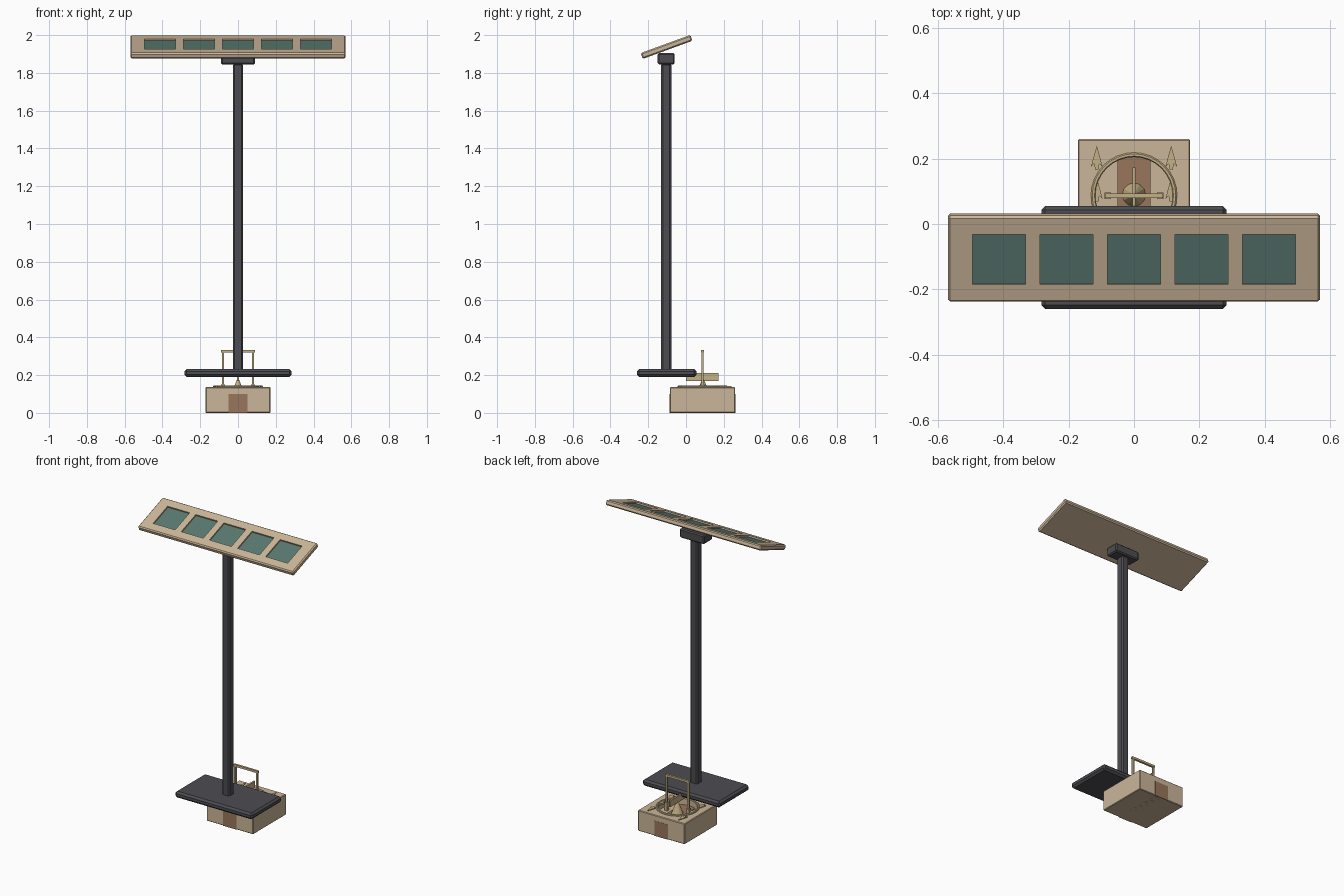
import bpy, bmesh, math
from mathutils import Matrix, Vector

if "Cube" in bpy.data.objects:
    bpy.data.objects.remove(bpy.data.objects["Cube"])


def mat(name, rgb):
    m = bpy.data.materials.new(name)
    m.diffuse_color = (*rgb, 1)
    m.use_nodes = True
    m.node_tree.nodes["Principled BSDF"].inputs["Base Color"].default_value = m.diffuse_color
    return m


SAND = mat("sand", (0.60, 0.47, 0.32))
DARK = mat("dark_metal", (0.075, 0.075, 0.085))
GLASS = mat("green_glass", (0.10, 0.19, 0.16))
BROWN = mat("brown", (0.32, 0.18, 0.11))
BRASS = mat("brass", (0.55, 0.44, 0.24))


def finish(name, bm, material=None):
    bmesh.ops.recalc_face_normals(bm, faces=bm.faces)
    me = bpy.data.meshes.new(name)
    bm.to_mesh(me)
    bm.free()
    if material:
        me.materials.append(material)
    ob = bpy.data.objects.new(name, me)
    bpy.context.collection.objects.link(ob)
    return ob


def box(name, x, y, z, material=None, bevel=0.0):
    """Box from (min, max) ranges, with chamfered edges."""
    bm = bmesh.new()
    size = [r[1] - r[0] for r in (x, y, z)]
    mid = [(r[1] + r[0]) / 2 for r in (x, y, z)]
    bmesh.ops.create_cube(bm, size=1, matrix=Matrix.Translation(mid) @ Matrix.Diagonal((*size, 1)))
    if bevel:
        bmesh.ops.bevel(bm, geom=bm.edges[:], offset=bevel, segments=1, affect='EDGES')
    return finish(name, bm, material)


def cone(name, loc, r1, r2, depth, sides, material=None):
    bm = bmesh.new()
    bmesh.ops.create_cone(bm, cap_ends=True, segments=sides, radius1=r1, radius2=r2, depth=depth,
                          matrix=Matrix.Translation(loc))
    return finish(name, bm, material)


def cut(ob, cutter):
    mod = ob.modifiers.new("cut", 'BOOLEAN')
    mod.operation, mod.solver, mod.object = 'DIFFERENCE', 'EXACT', cutter
    bpy.context.view_layer.objects.active = ob
    bpy.ops.object.modifier_apply(modifier="cut")
    bpy.data.objects.remove(cutter)


def extrude_outline(name, pts, z0, z1, material):
    bm = bmesh.new()
    f = bm.faces.new([bm.verts.new((px, py, z0)) for px, py in pts])
    new = bmesh.ops.extrude_face_region(bm, geom=[f])["geom"]
    bmesh.ops.translate(bm, vec=(0, 0, z1 - z0), verts=[v for v in new if isinstance(v, bmesh.types.BMVert)])
    return finish(name, bm, material)


PY = -0.105   # pole axis
CY = 0.087    # box centre

# tilted panel with five recessed panes
T = 0.0165
panel = box("panel", (-0.57, 0.57), (-0.14, 0.14), (-T, T), SAND, 0.007)
tilt = Matrix.Translation((0, -0.103, 1.9375)) @ Matrix.Rotation(math.radians(20), 4, 'X')
panes = []
for i in range(5):
    cx = (i - 2) * 0.2065
    xs, ys = (cx - 0.081, cx + 0.081), (-0.081, 0.081)
    cut(panel, box("pane_cutter", xs, ys, (T - 0.012, T + 0.02)))
    panes.append(box("pane", xs, ys, (T - 0.014, T - 0.009), GLASS))
for ob in [panel] + panes:
    ob.data.transform(tilt)

# pole, bracket and platform
box("bracket", (-0.09, 0.09), (PY - 0.045, PY + 0.045), (1.845, 1.905), DARK, 0.007)
box("pole", (-0.027, 0.027), (PY - 0.027, PY + 0.027), (0.22, 1.85), DARK, 0.009)
box("platform", (-0.284, 0.284), (-0.26, 0.055), (0.19, 0.232), DARK, 0.012)

# box with round well and a brown channel block
base = box("base_box", (-0.172, 0.172), (CY - 0.173, CY + 0.173), (0, 0.137), SAND, 0.004)
cut(base, cone("well_cutter", (0, CY, 0.145), 0.12, 0.12, 0.1, 32))
box("channel_block", (-0.05, 0.05), (CY - 0.174, CY + 0.174), (0, 0.1), BROWN)

# raised ring around the well
bm = bmesh.new()
N = 32
profile = [(0.118, 0.134), (0.132, 0.134), (0.132, 0.141), (0.128, 0.145), (0.121, 0.145), (0.118, 0.141)]
rings = []
for i in range(N):
    a = 2 * math.pi * i / N
    rings.append([bm.verts.new((r * math.cos(a), CY + r * math.sin(a), z)) for r, z in profile])
for i in range(N):
    p, q = rings[i], rings[(i + 1) % N]
    for k in range(len(profile)):
        l = (k + 1) % len(profile)
        bm.faces.new((p[k], q[k], q[l], p[l]))
finish("well_ring", bm, BRASS)

# pointed ornaments on the lid
half = [(0, 0.037), (0.018, -0.028), (0.008, -0.018), (0.005, -0.036)]
tree = half + [(-x, y) for x, y in reversed(half) if x]
for sx in (-1, 1):
    for cy in (0.203, 0.105, 0.005):
        extrude_outline("ornament", [(sx * 0.114 + x, cy + y) for x, y in tree], 0.13, 0.142, BRASS)

# centre spike and fin
cone("centre_spike", (0, CY + 0.003, 0.1425), 0.038, 0.0, 0.095, 12, BRASS)
box("fin", (-0.005, 0.005), (0.0, 0.173), (0.17, 0.212), BRASS)

# frame over the well
for sx in (-1, 1):
    cx = sx * 0.08
    box("frame_post", (cx - 0.006, cx + 0.006), (CY - 0.006, CY + 0.006), (0.09, 0.325), BRASS)
    box("post_foot", (cx - 0.01, cx + 0.01), (CY - 0.01, CY + 0.01), (0.09, 0.15), BRASS)
box("frame_bar", (-0.089, 0.089), (CY - 0.007, CY + 0.007), (0.32, 0.334), BRASS)
